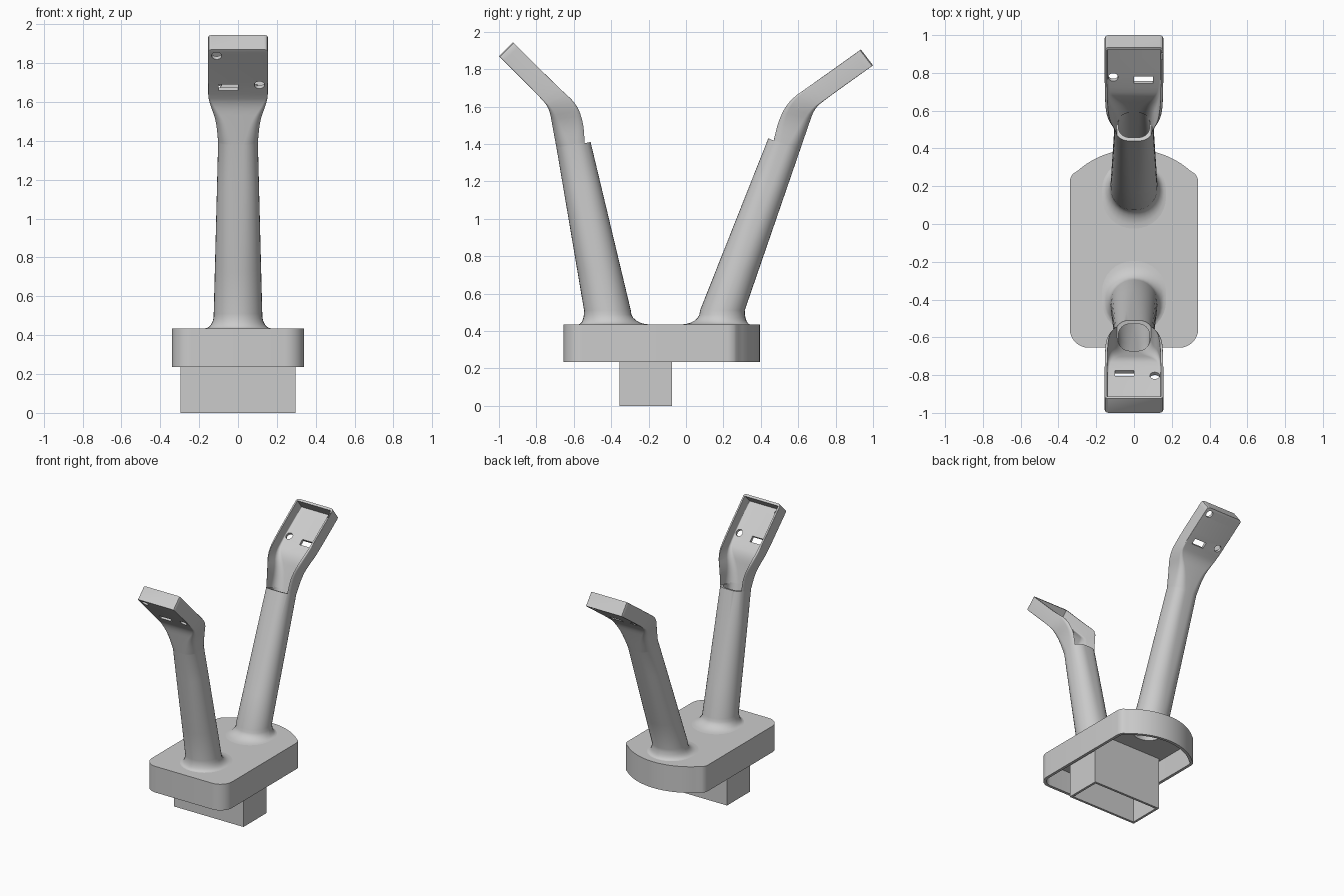
import bpy, bmesh, math
from mathutils import Vector

old = bpy.data.objects.get("Cube")
if old:
    bpy.data.objects.remove(old, do_unlink=True)

grey = bpy.data.materials.new("plain grey")
grey.use_nodes = True
colour = (0.6, 0.6, 0.6, 1)
grey.diffuse_color = colour
grey.node_tree.nodes["Principled BSDF"].inputs["Base Color"].default_value = colour


def loft(name, rings):
    """Solid through a series of rings with equal point counts."""
    bm = bmesh.new()
    loops = [[bm.verts.new(p) for p in ring] for ring in rings]
    n = len(loops[0])
    for a, b in zip(loops, loops[1:]):
        for i in range(n):
            j = (i + 1) % n
            bm.faces.new((a[i], a[j], b[j], b[i]))
    bm.faces.new(loops[0][::-1])
    bm.faces.new(loops[-1])
    bm.normal_update()
    if bm.calc_volume(signed=True) < 0:
        bmesh.ops.reverse_faces(bm, faces=bm.faces)
    mesh = bpy.data.meshes.new(name)
    bm.to_mesh(mesh)
    bm.free()
    mesh.materials.append(grey)
    obj = bpy.data.objects.new(name, mesh)
    bpy.context.collection.objects.link(obj)
    return obj


def prism(name, outline, z0, z1):
    return loft(name, [[(x, y, z) for x, y in outline] for z in (z0, z1)])


def cut(obj, cutter, keep=False):
    mod = obj.modifiers.new("cut", 'BOOLEAN')
    mod.operation, mod.solver, mod.object = 'DIFFERENCE', 'EXACT', cutter
    bpy.context.view_layer.objects.active = obj
    bpy.ops.object.modifier_apply(modifier=mod.name)
    if not keep:
        bpy.data.objects.remove(cutter, do_unlink=True)


def smooth(obj):
    bpy.ops.object.select_all(action='DESELECT')
    obj.select_set(True)
    bpy.context.view_layer.objects.active = obj
    bpy.ops.object.shade_smooth_by_angle(angle=math.radians(30))


def arc(cx, cy, r, a0, a1, n):
    angles = [math.radians(a0 + (a1 - a0) * i / n) for i in range(n + 1)]
    return [(cx + r * math.cos(a), cy + r * math.sin(a)) for a in angles]


def base_outline(inset):
    """Rounded front corners and a bowed back edge."""
    half = arc(0.24, -0.555, 0.1 - inset, -90, 0, 8)
    half += arc(0.27, 0.22, 0.07 - inset, 0, 42, 5)
    half += arc(0, -0.055, 0.45 - inset, 48, 90, 10)
    return half + [(-x, y) for x, y in half[-2::-1]]


def rectangle(inset):
    x, y0, y1 = 0.295 - inset, -0.355 + inset, -0.075 - inset
    return [(-x, y0), (x, y0), (x, y1), (-x, y1)]


# A station holds outer y, z, inner y, z, half width and corner roundness
def section(s, steps=8):
    outer, inner = Vector((0, s[0], s[1])), Vector((0, s[2], s[3]))
    depth = (inner - outer).length / 2
    up = (inner - outer).normalized()
    w, mid = s[4], (outer + inner) / 2
    r = min(s[5], 0.98) * min(w, depth)
    ring = []
    for k, (sx, sy) in enumerate(((1, 1), (-1, 1), (-1, -1), (1, -1))):
        corner = arc(sx * (w - r), sy * (depth - r), r, 90 * k, 90 * k + 90, steps)
        ring += [mid + up * v + Vector((u, 0, 0)) for u, v in corner]
    return ring


def corner_cut(stations):
    out = [stations[0]]
    for a, b in zip(stations, stations[1:]):
        out += [a.lerp(b, 0.25), a.lerp(b, 0.75)]
    return out + [stations[-1]]


def shrink(s, side, floor, top):
    """Station of the hollow: thinner sides and floor, top moved by an amount."""
    outer, inner = Vector(s[0:2]), Vector(s[2:4])
    up = (inner - outer).normalized()
    outer, inner = outer + up * floor, inner + up * top
    return Vector((*outer, *inner, s[4] - side, s[5]))


def build_arm(name, foot, neck, bend, end, side):
    foot = Vector((*foot, 0.125, 1))
    neck = Vector((*neck, 0.102, 0.8))
    widths = ((0.112, 0.5), (0.145, 0.25), (0.155, 0.08))
    bend = [Vector((*b, *w)) for b, w in zip(bend, widths)]
    end = Vector((*end, 0.155, 0.05))
    along = (Vector(end[0:2]) - Vector(bend[-1][0:2])).normalized()
    e = Vector((*along, *along, 0, 0))

    # Flared fillet where the arm meets the base
    flare = []
    out = math.copysign(1, foot[0] - foot[2])
    for k in range(6):
        a = math.radians(15 * k)
        f, z = 1 - math.sin(a), 0.435 + 0.07 * (1 - math.cos(a))
        flare.append(Vector((foot[0] + out * 0.03 * f, z, foot[2] - out * 0.1 * f, z,
                             foot[4] + 0.045 * f, 1)))
    root = flare[0].copy()
    root[1] = root[3] = 0.42

    # Curved head, ending with slightly rounded corners
    head = corner_cut(corner_cut([neck] + bend + [end - e * 0.018]))
    tip = [end - e * 0.006, end.copy()]
    tip[0][4], tip[1][4] = 0.15, 0.138
    tube = [foot.lerp(neck, t / 4) for t in range(4)]
    arm = loft(name, [section(s) for s in [root] + flare + tube + head + tip])

    # Tray in the head, open on its inner side
    cut(arm, loft("tray", [section(shrink(s, 0.013, 0.022, 0.12)) for s in head]))

    # Bore through the tube, running into the tray
    start = foot - (neck - foot) * 0.14
    hollow = [shrink(s, 0.02, 0.02, -0.02) for s in [start] + tube + head[:2]]
    bore = loft(name + "_bore", [section(s) for s in hollow])
    bore.hide_render = True
    cut(arm, bore, keep=True)

    # Slot and two screw holes in the tray floor
    t = Vector((0, *along))
    up = Vector((0, end[2] - end[0], end[3] - end[1])).normalized()
    tip_point = Vector((0, end[0], end[1]))

    def pierce(x, back, shape):
        mid = tip_point - t * back + Vector((x * side, 0, 0))
        rings = [[mid + Vector((u, 0, 0)) + t * v + up * h for u, v in shape]
                 for h in (-0.05, 0.05)]
        cut(arm, loft("punch", rings))

    screw = arc(0, 0, 0.026, 0, 345, 23)
    pierce(-0.05, 0.276, [(-0.05, -0.022), (0.05, -0.022), (0.05, 0.022), (-0.05, 0.022)])
    pierce(0.11, 0.258, screw)
    pierce(-0.11, 0.046, screw)
    smooth(arm)
    return bore


# Two leaning arms
front_bore = build_arm(
    "front_arm", (-0.545, 0.51, -0.295, 0.51), (-0.692, 1.377, -0.51, 1.41),
    [(-0.715, 1.5, -0.535, 1.51), (-0.73, 1.585, -0.585, 1.615), (-0.765, 1.635, -0.675, 1.695)],
    (-1, 1.87, -0.925, 1.945), 1)
back_bore = build_arm(
    "back_arm", (0.314, 0.51, 0.075, 0.51), (0.607, 1.36, 0.44, 1.43),
    [(0.655, 1.5, 0.485, 1.535), (0.685, 1.585, 0.555, 1.635), (0.735, 1.631, 0.66, 1.709)],
    (1, 1.82, 0.935, 1.905), -1)

# Hollow base shell, pierced below each arm
base = prism("base_shell", base_outline(0), 0.235, 0.435)
cut(base, prism("base_cavity", base_outline(0.022), 0.2, 0.405))
cut(base, front_bore)
cut(base, back_bore)
smooth(base)

# Hollow rectangular socket under the base
socket = prism("socket", rectangle(0), 0, 0.41)
cut(socket, prism("socket_cavity", rectangle(0.018), -0.1, 0.39))
smooth(socket)
